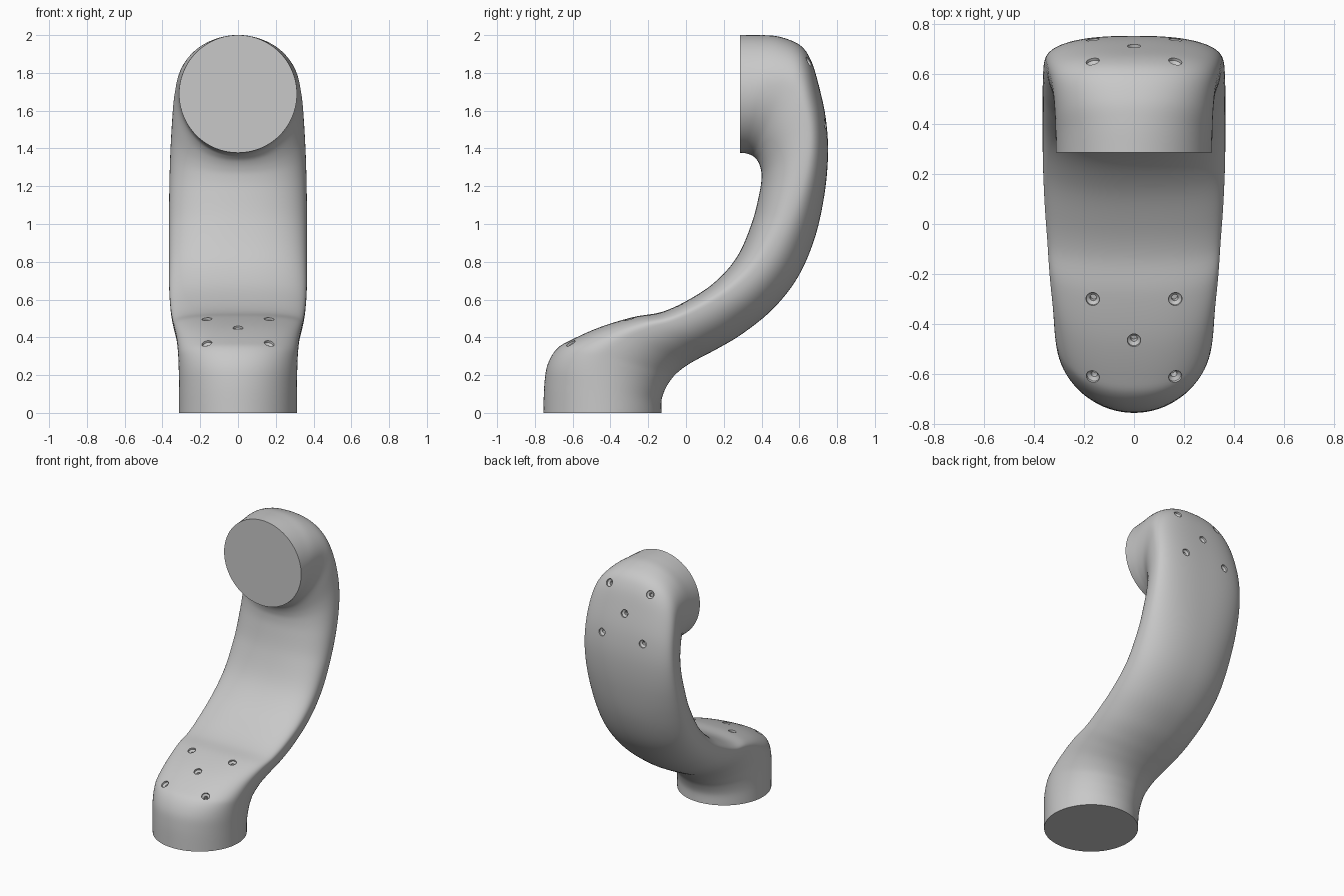
import bpy, bmesh, math
from mathutils import Vector
from mathutils.bvhtree import BVHTree

cube = bpy.data.objects.get("Cube")
if cube:
    bpy.data.objects.remove(cube, do_unlink=True)

# One matte grey for everything
grey = bpy.data.materials.new("light_grey")
grey.use_nodes = True
colour = (0.58, 0.58, 0.58, 1)
grey.diffuse_color = colour
grey.node_tree.nodes["Principled BSDF"].inputs["Base Color"].default_value = colour

# Cross-section stations: inner y, inner z, outer y, outer z, half width
STATIONS = [
    (-.755, 0, -.13, 0, .312), (-.75, .15, -.129, .07, .312),
    (-.733, .255, -.108, .13, .313), (-.685, .338, -.08, .175, .315),
    (-.61, .385, -.047, .212, .318), (-.455, .454, .005, .252, .325),
    (-.28, .507, .075, .292, .338), (-.13, .534, .17, .342, .347),
    (.005, .594, .3, .42, .357), (.15, .69, .46, .55, .364),
    (.27, .826, .59, .715, .365), (.35, 1.01, .68, .92, .365),
    (.39, 1.17, .732, 1.15, .364), (.4, 1.25, .752, 1.37, .36),
    (.395, 1.295, .74, 1.56, .353), (.38, 1.333, .702, 1.738, .343),
    (.36, 1.355, .66, 1.87, .33), (.345, 1.365, .603, 1.947, .321),
    (.325, 1.372, .5, 1.99, .315), (.305, 1.376, .4, 2, .313),
    (.285, 1.377, .285, 2, .312)]
STEPS, SIDES = 6, 80


def blend(f):
    """Smooth station values at a position from start (0) to end (1)."""
    last = len(STATIONS) - 1
    i = min(int(f * last), last - 1)
    t = f * last - i
    p, q, r, s = (Vector(STATIONS[min(max(k, 0), last)]) for k in range(i - 1, i + 3))
    m, n = (r - p) / 2, (s - q) / 2
    return q + m * t + (3 * (r - q) - 2 * m - n) * t**2 + (2 * (q - r) + m + n) * t**3


def power(value, exponent):
    return math.copysign(abs(value) ** exponent, value)


def section(f):
    """Ring of points: round at both ends, flat towards the nearer cap between."""
    ay, az, by, bz, width = blend(f)
    inner, outer = Vector((0, ay, az)), Vector((0, by, bz))
    bulge = math.sin(math.pi * f)
    shift = .3 * bulge * math.sin(math.tau * f ** 1.2)
    centre = inner.lerp(outer, .5 - shift)
    ring = []
    for k in range(SIDES):
        angle = math.tau * k / SIDES
        c, s = math.cos(angle), math.sin(angle)
        target, flat = (inner, shift) if c > 0 else (outer, -shift)
        e = 2 / (2 + .2 * bulge + max(0, 2 * flat))
        ring.append(centre + (target - centre) * abs(c) ** e
                    + Vector((width * power(s, e), 0, 0)))
    return ring


def make_object(name, bm):
    bmesh.ops.recalc_face_normals(bm, faces=bm.faces)
    mesh = bpy.data.meshes.new(name)
    bm.to_mesh(mesh)
    mesh.materials.append(grey)
    obj = bpy.data.objects.new(name, mesh)
    bpy.context.collection.objects.link(obj)
    return obj


# Curved arm lofted from foot to head, with flat end discs
bm = bmesh.new()
count = (len(STATIONS) - 1) * STEPS
rings = [[bm.verts.new(p) for p in section(i / count)] for i in range(count + 1)]
for low, high in zip(rings, rings[1:]):
    for k in range(SIDES):
        j = (k + 1) % SIDES
        bm.faces.new((low[k], low[j], high[j], high[k]))
bm.faces.new(rings[0])
bm.faces.new(rings[-1])
arm = make_object("curved_arm", bm)
tree = BVHTree.FromBMesh(bm)
bm.free()

# Countersunk screw holes, five on the foot and five on the head
rays = []
for x, y, z in ((.165, -.3, 1.86), (-.165, -.3, 1.86), (0, -.465, 1.7),
                (.165, -.61, 1.53), (-.165, -.61, 1.53)):
    rays.append((Vector((x, y, 1)), Vector((0, 0, -1))))
    rays.append((Vector((x, 2, z)), Vector((0, -1, 0))))

# Each hole is a wide recess that steps into a narrow bore: depth, radius
HOLE = ((.03, .027), (-.012, .027), (-.022, .013), (-.05, .013))
cut = bmesh.new()
for origin, direction in rays:
    spot, normal, _, _ = tree.ray_cast(origin, direction)
    if normal.dot(direction) > 0:
        normal = -normal
    side = normal.orthogonal().normalized()
    up = normal.cross(side)
    loops = []
    for depth, radius in HOLE:
        loops.append([cut.verts.new(spot + normal * depth + radius * (
            side * math.cos(a) + up * math.sin(a)))
            for a in (math.tau * k / 24 for k in range(24))])
    for low, high in zip(loops, loops[1:]):
        for k in range(24):
            j = (k + 1) % 24
            cut.faces.new((low[k], low[j], high[j], high[k]))
    cut.faces.new(loops[0])
    cut.faces.new(loops[-1])
cutter = make_object("screw_hole_cutter", cut)
cutter.hide_render = True
cut.free()

boolean = arm.modifiers.new("screw_holes", 'BOOLEAN')
boolean.operation = 'DIFFERENCE'
boolean.solver = 'EXACT'
boolean.object = cutter
for obj in bpy.context.selected_objects:
    obj.select_set(False)
arm.select_set(True)
bpy.context.view_layer.objects.active = arm
bpy.ops.object.modifier_apply(modifier=boolean.name)
bpy.data.objects.remove(cutter, do_unlink=True)
bpy.ops.object.shade_smooth_by_angle(angle=math.radians(40))
